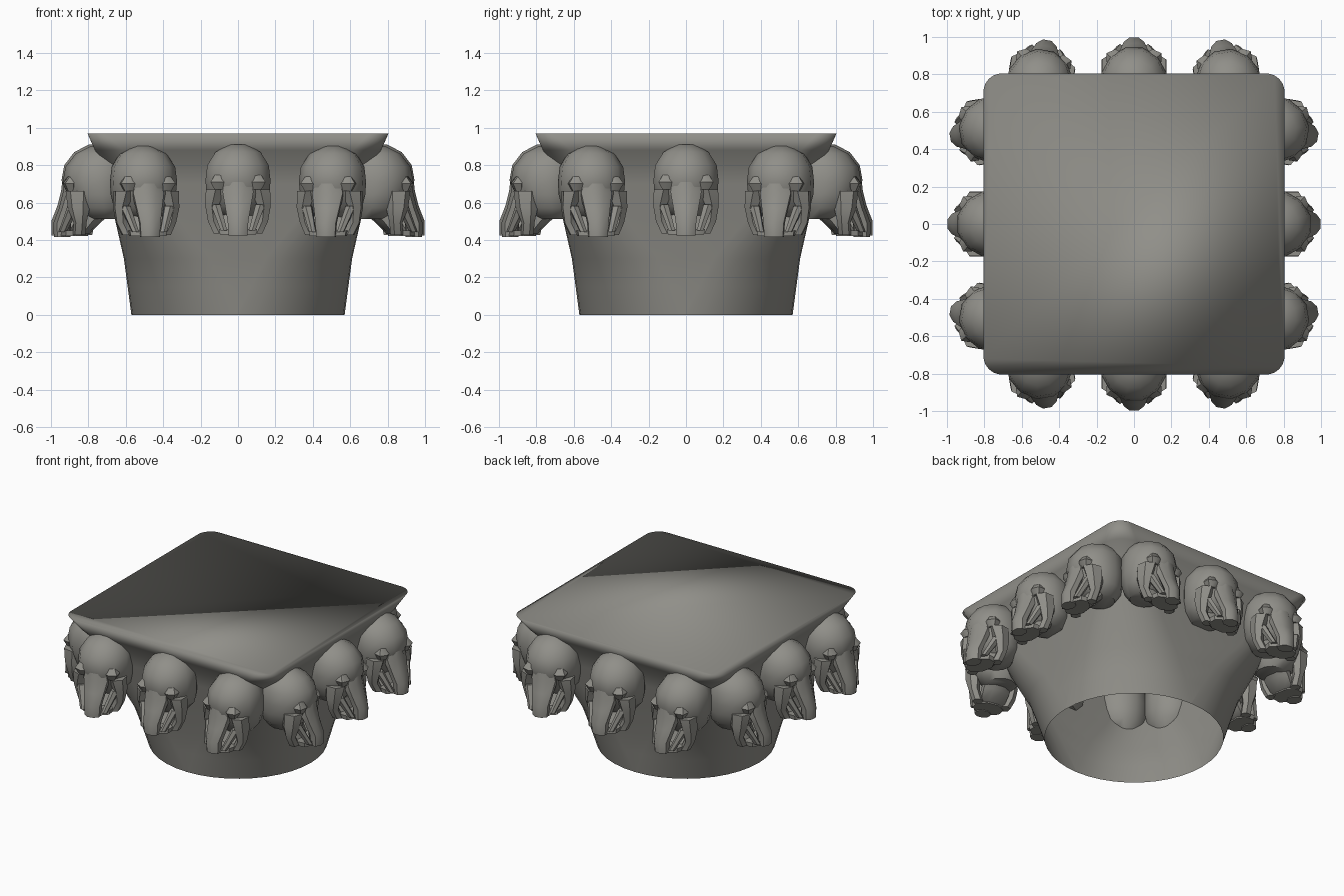
import bpy, bmesh, math
from mathutils import Matrix

cube = bpy.data.objects.get("Cube")
if cube:
    bpy.data.objects.remove(cube)

stone = bpy.data.materials.new("weathered grey stone")
STONE = (0.28, 0.275, 0.25, 1)
stone.diffuse_color = STONE
stone.use_nodes = True
shader = next(n for n in stone.node_tree.nodes if n.type == 'BSDF_PRINCIPLED')
shader.inputs["Base Color"].default_value = STONE
shader.inputs["Roughness"].default_value = 0.8


def skin(bm, rings, bottom=True, top=True):
    """Bridge a stack of rings, listed from low to high."""
    rows = [[bm.verts.new(p) for p in ring] for ring in rings]
    n = len(rows[0])
    for low, high in zip(rows, rows[1:]):
        for i in range(n):
            j = (i + 1) % n
            bm.faces.new((low[i], low[j], high[j], high[i]))
    if bottom:
        bm.faces.new(rows[0][::-1])
    if top:
        bm.faces.new(rows[-1])


def to_mesh(bm, name, angle):
    bmesh.ops.remove_doubles(bm, verts=bm.verts, dist=0.0005)
    bmesh.ops.recalc_face_normals(bm, faces=bm.faces)
    mesh = bpy.data.meshes.new(name)
    bm.to_mesh(mesh)
    bm.free()
    mesh.materials.append(stone)
    mesh.shade_smooth()
    if angle:
        mesh.set_sharp_from_angle(angle=math.radians(angle))
    return mesh


def place(name, mesh, matrix=Matrix()):
    ob = bpy.data.objects.new(name, mesh)
    ob.matrix_world = matrix
    bpy.context.collection.objects.link(ob)
    return ob


def rounded_square(z, half, radius, steps=10):
    ring = []
    for q in range(4):
        mid = math.pi / 4 + q * math.pi / 2
        cx = math.copysign(half - radius, math.cos(mid))
        cy = math.copysign(half - radius, math.sin(mid))
        for s in range(steps + 1):
            a = (q + s / steps) * math.pi / 2
            ring.append((cx + radius * math.cos(a), cy + radius * math.sin(a), z))
    return ring


def tube(bm, sections, sides=8):
    """Sections are x, outward distance, height, half width, half depth."""
    rings = []
    for x, d, z, rx, rd in sections:
        angles = [(i + 0.5) * math.tau / sides for i in range(sides)]
        rings.append([(x + rx * math.cos(a), -d + rd * math.sin(a), z) for a in angles])
    skin(bm, rings)


# Hollow bell: round at the foot, flaring to a rounded square slab
bm = bmesh.new()
profile = [(0, .57, .569), (.15, .59, .52), (.3, .61, .46), (.52, .66, .33),
           (.7, .69, .25), (.8, .715, .2), (.88, .765, .15), (.97, .805, .1)]
skin(bm, [rounded_square(*p) for p in profile], bottom=False)
place("capital_bell", to_mesh(bm, "capital_bell", 0))

# Head: cranium, trunk, jaw and paired cheeks, tusks and brows
bm = bmesh.new()
tube(bm, [(0, .73, .52, .1, .1), (0, .74, .58, .155, .15),
          (0, .75, .65, .175, .175), (0, .76, .72, .18, .19),
          (0, .755, .8, .17, .18), (0, .745, .87, .125, .135),
          (0, .74, .91, .05, .06)], 12)
# Trunk
tube(bm, [(0, .955, .425, .055, .045), (0, .955, .5, .06, .047),
          (0, .925, .58, .075, .045), (0, .895, .66, .09, .055),
          (0, .88, .75, .06, .06)])
# Jaw and its link to the throat
tube(bm, [(0, .89, .43, .105, .075), (0, .89, .46, .11, .07)])
tube(bm, [(0, .845, .44, .09, .035), (0, .8, .5, .1, .05), (0, .75, .57, .1, .08)])
for side in (-1, 1):
    # Cheek running down to the jaw
    tube(bm, [(side * .1, .845, .435, .035, .035), (side * .13, .835, .5, .035, .035),
              (side * .14, .84, .58, .04, .06), (side * .12, .845, .67, .06, .07)], 6)
    # Tusk bridging cheek and trunk tip
    tube(bm, [(side * .075, .94, .45, .02, .022), (side * .12, .87, .59, .03, .035)], 6)
    # Brow over the eye
    tube(bm, [(side * .1, .885, .67, .03, .03), (side * .1, .89, .71, .055, .045),
              (side * .09, .87, .76, .03, .03)], 6)
head = to_mesh(bm, "trunked_head", 50)

# Three heads on each side, the outer ones turned toward the middle
for q, wall in enumerate(("front", "left", "back", "right")):
    for k, spot in zip((-1, 0, 1), ("first", "middle", "last")):
        pivot = Matrix.Translation((0, .76, 0))
        turn = Matrix.Rotation(math.radians(-10 * k), 4, 'Z')
        shift = Matrix.Translation((k * .505, -.76 + abs(k) * .012, -abs(k) * .008))
        spin = Matrix.Rotation(q * math.pi / 2, 4, 'Z')
        place(f"{wall}_{spot}_head", head, spin @ shift @ turn @ pivot)
